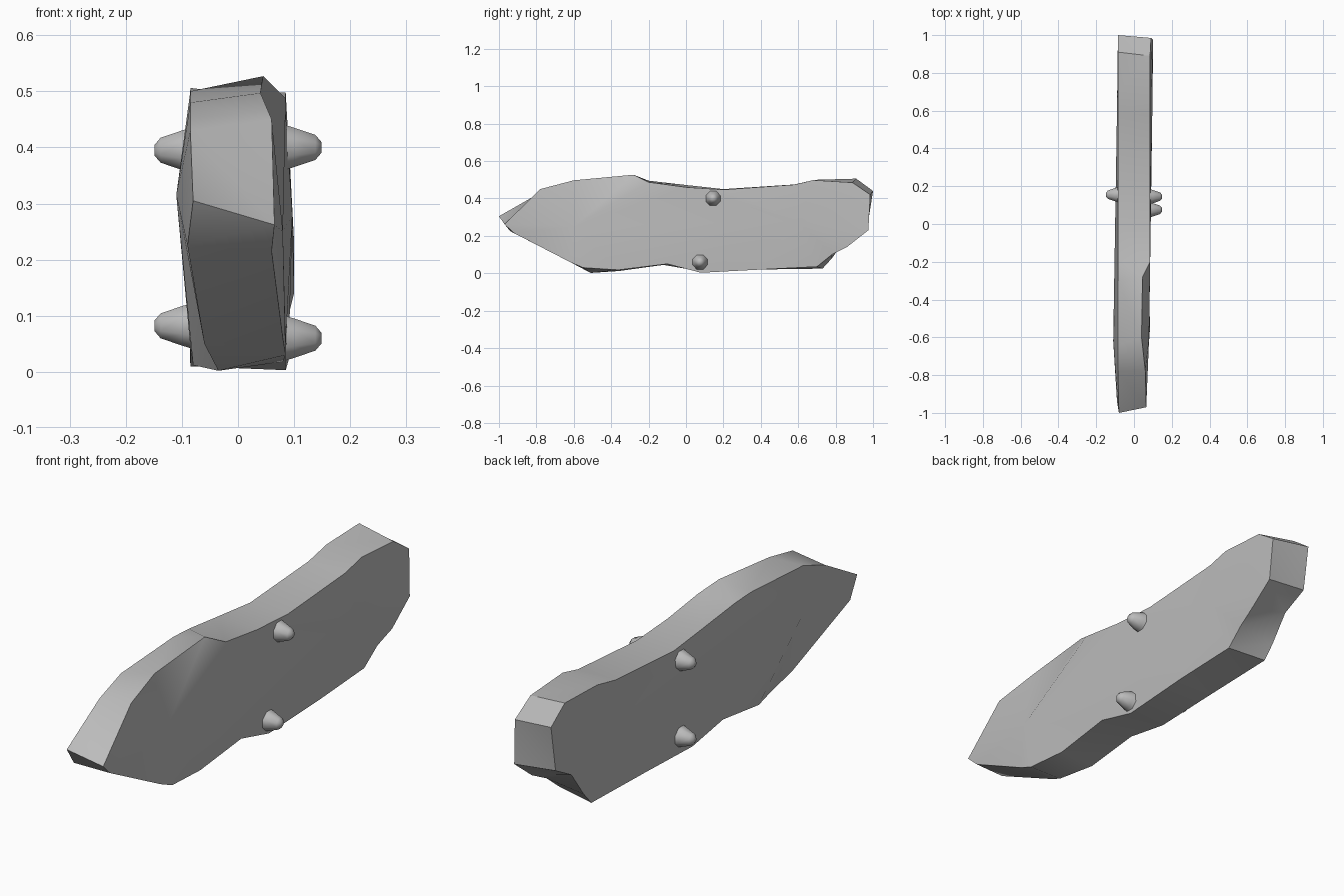
import bpy
import bmesh
import math
from mathutils import Matrix, Vector

cube = bpy.data.objects.get("Cube")
if cube:
    bpy.data.objects.remove(cube, do_unlink=True)

stone = bpy.data.materials.new("plain grey")
stone.use_nodes = True
stone.diffuse_color = (0.5, 0.5, 0.5, 1)
stone.node_tree.nodes["Principled BSDF"].inputs["Base Color"].default_value = (0.5, 0.5, 0.5, 1)


def finish(bm, name, angle):
    """Turn a bmesh into a grey object, smooth below the given angle."""
    bmesh.ops.recalc_face_normals(bm, faces=bm.faces[:])
    mesh = bpy.data.meshes.new(name)
    bm.to_mesh(mesh)
    bm.free()
    mesh.materials.append(stone)
    obj = bpy.data.objects.new(name, mesh)
    bpy.context.collection.objects.link(obj)
    bpy.ops.object.select_all(action="DESELECT")
    obj.select_set(True)
    bpy.context.view_layer.objects.active = obj
    bpy.ops.object.shade_smooth_by_angle(angle=math.radians(angle))
    return obj


# Matching rims of the two broad sides: from the front tip, over the top, back underneath
right_rim = [
    (-.08, -1, .305), (-.085, -.78, .43), (-.085, -.64, .48), (-.085, -.3, .5),
    (-.085, -.2, .495), (-.085, 0, .472), (-.085, .2, .45), (-.085, .58, .475),
    (-.085, .7, .5), (-.085, .91, .506), (-.085, 1, .44), (-.085, .97, .25),
    (-.08, .86, .19), (-.08, .78, .08), (-.08, .73, .025), (-.085, .38, .02),
    (-.085, .08, .01), (-.085, -.12, .045), (-.08, -.36, .012), (-.035, -.51, .002),
    (-.06, -.6, .05), (-.09, -.94, .225),
]
left_rim = [
    (.065, -.97, .262), (.06, -.78, .45), (.04, -.6, .497), (.045, -.28, .527),
    (.085, -.2, .487), (.085, 0, .46), (.085, .2, .447), (.085, .58, .474),
    (.085, .68, .498), (.085, .89, .485), (.09, .985, .42), (.1, .975, .23),
    (.1, .86, .14), (.09, .78, .1), (.085, .7, .035), (.09, .4, .02),
    (.085, .08, .003), (.085, -.1, .05), (.08, -.36, .018), (.085, -.55, .03),
    (.08, -.62, .06), (.06, -.92, .215),
]

# Board: rims joined by a band, each side closed onto a front and a back hub
bm = bmesh.new()
rims = [[bm.verts.new(p) for p in rim] for rim in (right_rim, left_rim)]
hubs = [
    [bm.verts.new((-.11, -.62, .315)), bm.verts.new((-.09, .6, .28))],
    [bm.verts.new((.08, -.6, .25)), bm.verts.new((.097, .6, .28))],
]
count = len(right_rim)
for i in range(count):
    j = (i + 1) % count
    bm.faces.new((rims[0][i], rims[0][j], rims[1][j], rims[1][i]))
    for rim, hub in zip(rims, hubs):
        hub_i = hub[rim[i].co.y > .05]
        hub_j = hub[rim[j].co.y > .05]
        corners = [rim[i], rim[j], hub_j]
        if hub_i is not hub_j:
            corners.append(hub_i)
        bm.faces.new(corners)
bmesh.ops.triangulate(bm, faces=bm.faces[:])
finish(bm, "board", 32)


# Pegs: short tapered studs with a rounded tip, pointing out of each side
def peg(name, side, y, z):
    bm = bmesh.new()
    rings = []
    for x, radius in ((.07, .048), (.1, .038), (.138, .024), (.149, .01)):
        ring = []
        for k in range(8):
            a = math.tau * (k + .5) / 8
            ring.append(bm.verts.new((side * x, y + radius * math.cos(a), z + radius * math.sin(a))))
        rings.append(ring)
    for low, high in zip(rings, rings[1:]):
        for k in range(8):
            n = (k + 1) % 8
            bm.faces.new((low[k], low[n], high[n], high[k]))
    bm.faces.new(rings[0])
    bm.faces.new(rings[-1])
    finish(bm, name, 60)


peg("left_upper_peg", 1, .145, .4)
peg("left_lower_peg", 1, .075, .06)
peg("right_upper_peg", -1, .155, .395)
peg("right_lower_peg", -1, .155, .082)
